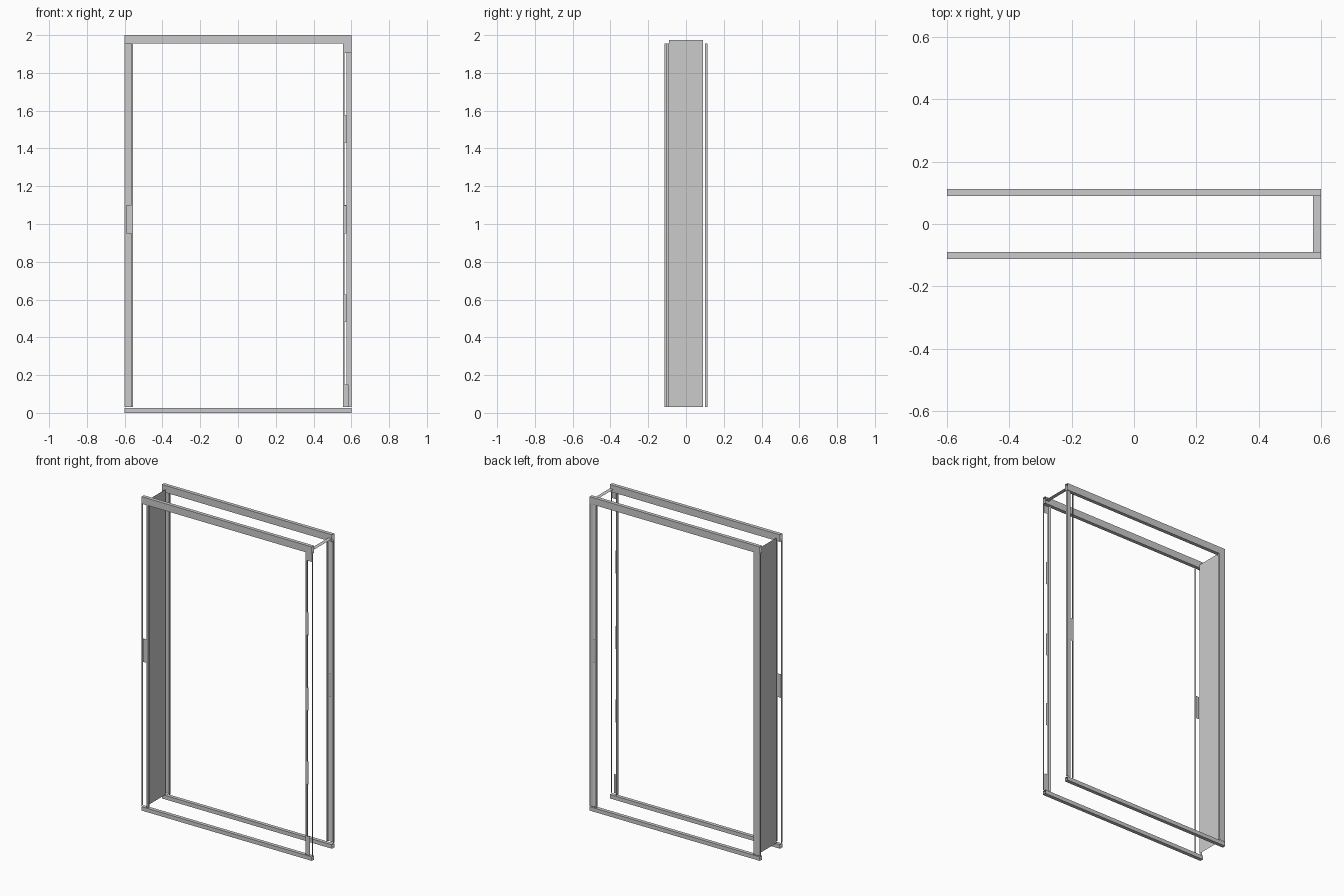
import bpy

cube = bpy.data.objects.get("Cube")
if cube:
    bpy.data.objects.remove(cube, do_unlink=True)

grey = bpy.data.materials.new("plain grey")
grey.use_nodes = True
grey.diffuse_color = (0.6, 0.6, 0.6, 1)
grey.node_tree.nodes["Principled BSDF"].inputs["Base Color"].default_value = (0.6, 0.6, 0.6, 1)

W, LIP, GAP = 0.6, 0.555, 0.575        # outer edge, inner edge, jamb plane
OUT, MID, IN = 0.113, 0.10, 0.09       # frame depths from the centre
LOW, TOP, HEAD = 0.03, 1.955, 2.0      # sill top, header underside, header top


def sheets(name, panels, turn=1):
    """Flat panels as (x range, y range, z range), one range being a single value."""
    verts, faces = [], []
    for x, y, z in panels:
        n = len(verts)
        if not isinstance(x, tuple):
            pts = [(x, y[0], z[0]), (x, y[1], z[0]), (x, y[1], z[1]), (x, y[0], z[1])]
        elif not isinstance(y, tuple):
            pts = [(x[0], y, z[0]), (x[1], y, z[0]), (x[1], y, z[1]), (x[0], y, z[1])]
        else:
            pts = [(x[0], y[0], z), (x[1], y[0], z), (x[1], y[1], z), (x[0], y[1], z)]
        verts += [(px * turn, py * turn, pz) for px, py, pz in pts]
        faces.append(range(n, n + 4))
    mesh = bpy.data.meshes.new(name)
    mesh.from_pydata(verts, [], [tuple(f) for f in faces])
    mesh.materials.append(grey)
    ob = bpy.data.objects.new(name, mesh)
    bpy.context.collection.objects.link(ob)
    return ob


def rail(name, z0, z1, turn):
    """Full-width rail with open ends."""
    x, y = (-W, W), (-OUT, -IN)
    sheets(name, [(x, -OUT, (z0, z1)), (x, -IN, (z0, z1)), (x, y, z0), (x, y, z1)], turn)


# Two trim frames, the back one being the front one turned half round
for side, turn in (("front", 1), ("back", -1)):
    rail(side + "_header", TOP, HEAD, turn)
    rail(side + "_sill", 0, 0.025, turn)
    depth = (-OUT, -MID)
    for s, edge in ((1, "hinge"), (-1, "latch")):
        height = (LOW, TOP)
        sheets(f"{side}_{edge}_outer_edge", [(s * W, depth, height)], turn)
        sheets(f"{side}_{edge}_lip",
               [((s * LIP, s * 0.565), -OUT, height), (s * LIP, depth, height)], turn)
    # Small fittings along the stiles
    for i, z in enumerate((0.48, 0.95, 1.43)):
        sheets(f"{side}_hinge_plate_{i + 1}", [((0.56, GAP), -OUT, (z, z + 0.147))], turn)
    sheets(side + "_strike_plate", [((-0.59, -0.565), -OUT, (0.95, 1.1))], turn)
    sheets(side + "_top_block", [((0.56, W), -OUT, (1.905, TOP))], turn)
    sheets(side + "_foot_plate", [((0.565, 0.585), -OUT, (LOW, 0.15))], turn)

# Door stop behind the front hinge lip
sheets("door_stop", [(LIP, (-MID, -IN), (LOW, TOP))])

# Solid stile faces of the back frame
sheets("back_hinge_stile", [((-W, -LIP), 0.11, (LOW, TOP))])
sheets("back_latch_stile", [((GAP, W), 0.11, (LOW, TOP))])

# Side jamb wall and the narrow strip across the other jamb's top
sheets("jamb_wall", [(-GAP, (-IN, IN), (LOW, 1.975))])
sheets("jamb_top_strip", [((GAP, W), (-IN, IN), 1.975)])
